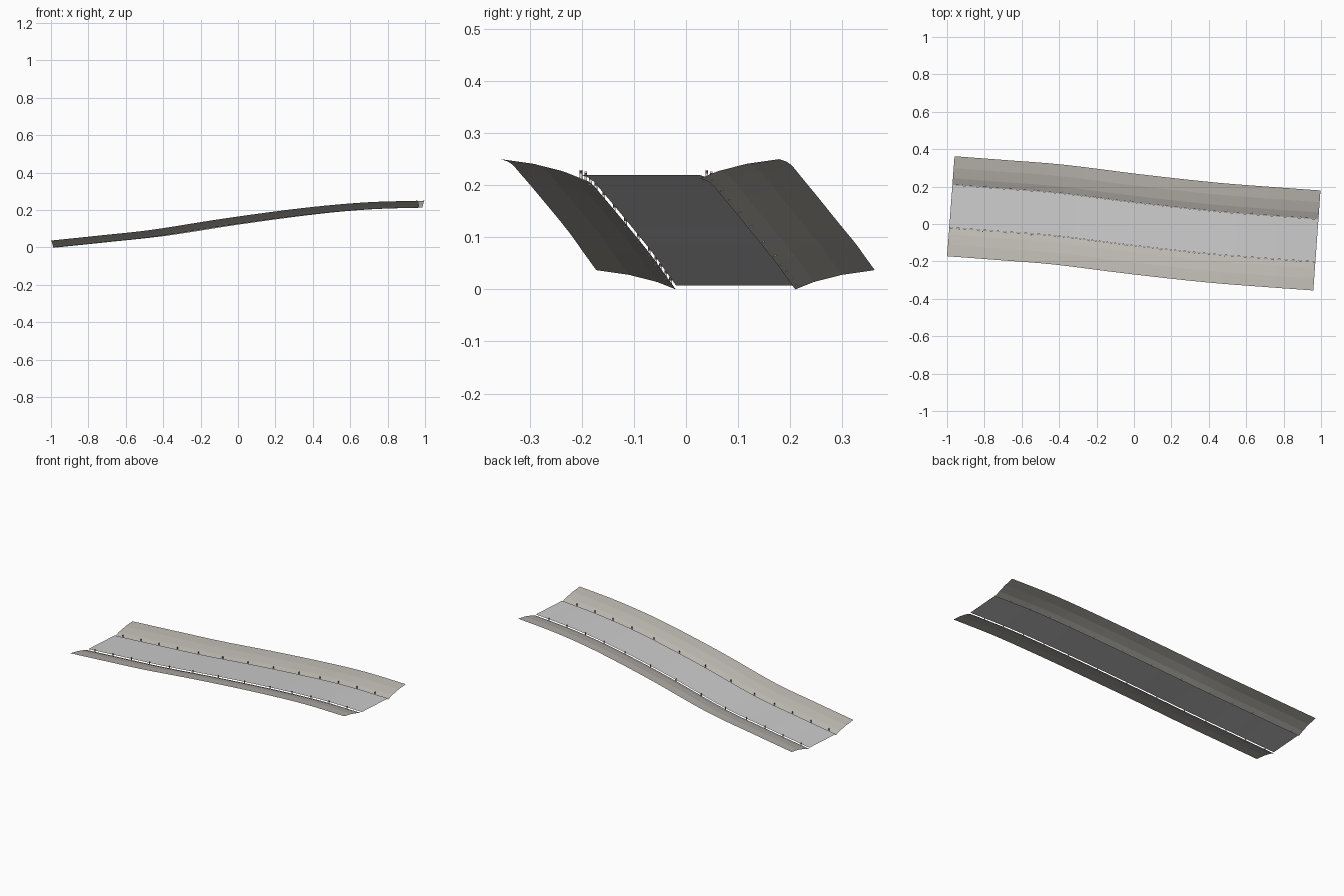
import bpy, bmesh
from mathutils import Vector, Matrix

cube = bpy.data.objects.get("Cube")
if cube:
    bpy.data.objects.remove(cube)


def material(name, rgb):
    m = bpy.data.materials.new(name)
    m.use_nodes = True
    m.diffuse_color = (*rgb, 1)
    m.node_tree.nodes["Principled BSDF"].inputs["Base Color"].default_value = (*rgb, 1)
    return m


ASPHALT = material("pale grey road", (0.60, 0.60, 0.60))
GRAVEL = material("beige verge", (0.50, 0.475, 0.435))
WHITE = material("post white", (0.75, 0.75, 0.75))
BLACK = material("post black", (0.03, 0.03, 0.03))
RED = material("reflector red", (0.45, 0.04, 0.02))

# Centre line of the road, gently bending and climbing
PATH = [Vector(p) for p in [
    (-0.98, 0.095, 0), (-0.7, 0.074, 0.029), (-0.4, 0.05, 0.062), (0, 0, 0.124),
    (0.4, -0.044, 0.177), (0.7, -0.068, 0.204), (0.978, -0.088, 0.213)]]


def path_point(t):
    """Position on the path, t from 0 to 1, as a smooth spline."""
    s = min(t, 0.99999) * (len(PATH) - 1)
    i, u = int(s), s - int(s)
    a, b = PATH[i], PATH[i + 1]
    before = PATH[i - 1] if i else a * 2 - b
    after = PATH[i + 2] if i + 2 < len(PATH) else b * 2 - a
    return 0.5 * (2 * a + (b - before) * u
                  + (2 * before - 5 * a + 4 * b - after) * u * u
                  + (3 * a - before - 3 * b + after) * u ** 3)


def frame(t):
    """Path point, with the level sideways direction to the back."""
    d = path_point(min(t + 0.01, 1)) - path_point(max(t - 0.01, 0))
    return path_point(t), Vector((-d.y, d.x, 0)).normalized()


def new_object(name, mesh):
    ob = bpy.data.objects.new(name, mesh)
    bpy.context.scene.collection.objects.link(ob)
    return ob


def sweep(name, profile, mat, steps=24):
    """Sheet made by sweeping (offset, height) points along the path."""
    bm = bmesh.new()
    rows = []
    for k in range(steps + 1):
        p, side = frame(k / steps)
        rows.append([bm.verts.new(p + side * o + Vector((0, 0, h))) for o, h in profile])
    for r, s in zip(rows, rows[1:]):
        for j in range(len(profile) - 1):
            bm.faces.new((r[j], s[j], s[j + 1], r[j + 1]))
    for f in bm.faces:
        f.normal_update()
        if f.normal.z < 0:
            f.normal_flip()
    mesh = bpy.data.meshes.new(name)
    bm.to_mesh(mesh)
    bm.free()
    mesh.materials.append(mat)
    return new_object(name, mesh)


# Road surface and the banks on both sides
ROAD_RAISE = 0.007
sweep("road", [(-0.114, ROAD_RAISE), (0.114, ROAD_RAISE)], ASPHALT)
BANK = [(0.115, 0), (0.15, 0.014), (0.205, 0.028), (0.268, 0.037)]
sweep("back_verge", BANK, GRAVEL)
sweep("front_verge", [(-o, h) for o, h in BANK], GRAVEL)


# Marker post: white shaft, black band, red reflectors
def add_box(bm, size, centre, index):
    made = bmesh.ops.create_cube(
        bm, size=1, matrix=Matrix.Translation(centre) @ Matrix.Diagonal((*size, 1)))
    for f in {f for v in made["verts"] for f in v.link_faces}:
        f.material_index = index


bm = bmesh.new()
add_box(bm, (0.003, 0.005, 0.011), (0, 0, 0.0055), 0)
add_box(bm, (0.003, 0.005, 0.005), (0, 0, 0.0135), 1)
add_box(bm, (0.003, 0.005, 0.002), (0, 0, 0.017), 0)
add_box(bm, (0.0036, 0.002, 0.003), (0, 0, 0.0135), 2)
post_mesh = bpy.data.meshes.new("marker_post")
bm.to_mesh(post_mesh)
bm.free()
for m in (WHITE, BLACK, RED):
    post_mesh.materials.append(m)

POSTS = 13
for label, sign in (("front", -1), ("back", 1)):
    for k in range(POSTS):
        p, side = frame(0.032 + k * 0.0757)
        ob = new_object(f"{label}_marker_post_{k + 1}", post_mesh)
        ob.location = p + side * sign * 0.121 + Vector((0, 0, 0.001))
        ob.rotation_euler.z = side.to_2d().angle_signed(Vector((0, 1)))
